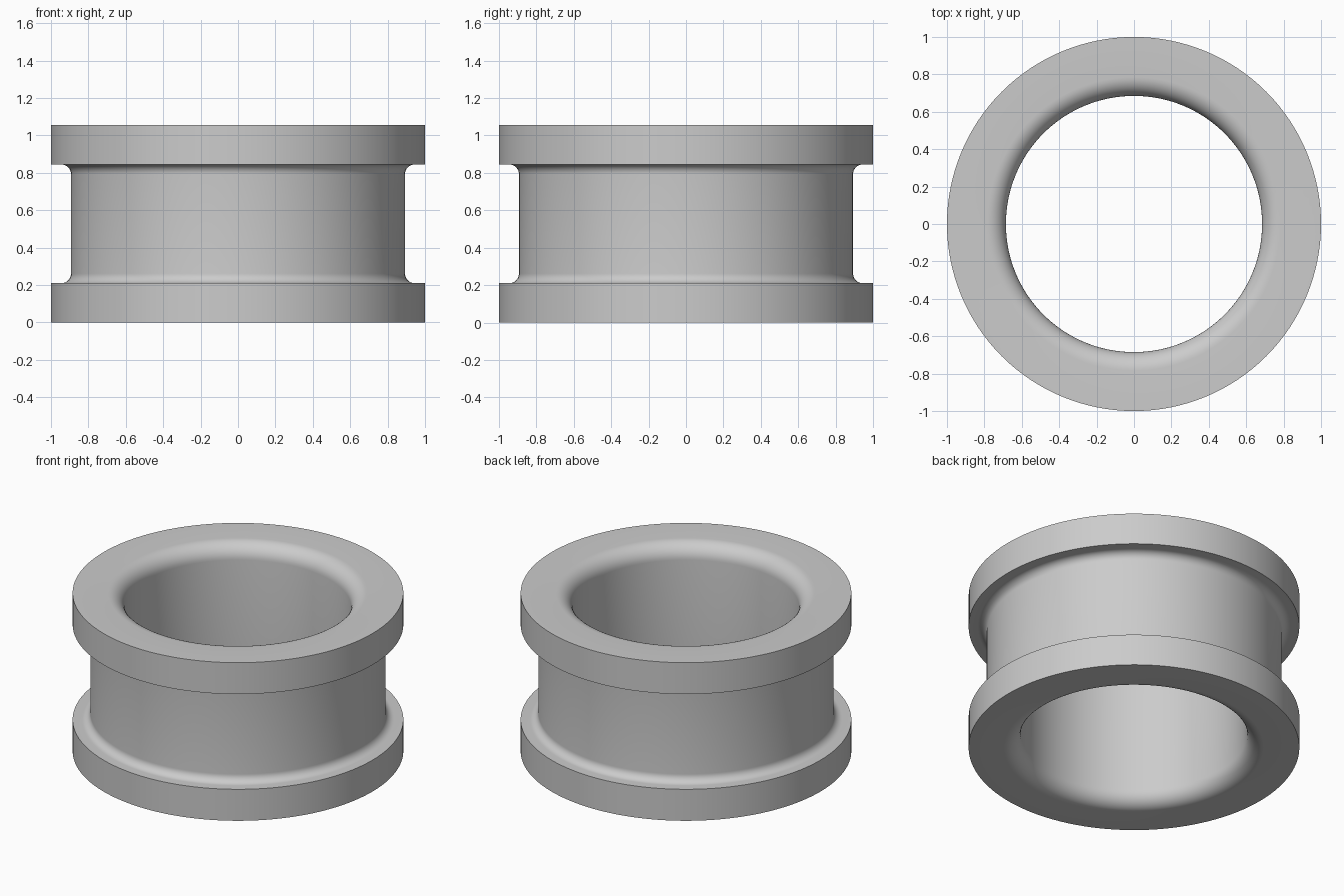
import bpy, bmesh
from math import sin, cos, pi, radians
from mathutils import Vector

cube = bpy.data.objects.get("Cube")
if cube:
    bpy.data.objects.remove(cube, do_unlink=True)

HEIGHT, FLANGE = 1.055, 0.21
OUTER, GROOVE, BORE = 1.0, 0.893, 0.685
GROOVE_FILLET, BORE_ROUND = 0.052, 0.1
SEGMENTS, ARC_STEPS = 128, 10


def arc(cx, cz, radius, start, end):
    """Points of an arc in the radius/height plane, angles in degrees."""
    angles = [radians(start + (end - start) * i / ARC_STEPS) for i in range(ARC_STEPS + 1)]
    return [(cx + radius * cos(a), cz + radius * sin(a)) for a in angles]


# Lower half of the ring's section, from mid bore to mid groove
lower = [(BORE, HEIGHT / 2)]
lower += arc(BORE + BORE_ROUND, BORE_ROUND, BORE_ROUND, 180, 270)
lower += [(OUTER, 0), (OUTER, FLANGE)]
lower += arc(GROOVE + GROOVE_FILLET, FLANGE + GROOVE_FILLET, GROOVE_FILLET, 270, 180)

# Upper half mirrors the lower half
upper = [(r, HEIGHT - z) for r, z in reversed(lower[1:])]
section = lower + upper

# Revolve the closed section
bm = bmesh.new()
verts = [bm.verts.new((r, 0, z)) for r, z in section]
edges = [bm.edges.new((v, verts[(i + 1) % len(verts)])) for i, v in enumerate(verts)]
bmesh.ops.spin(bm, geom=verts + edges, cent=Vector(), axis=Vector((0, 0, 1)),
               angle=2 * pi, steps=SEGMENTS, use_merge=False)
bmesh.ops.remove_doubles(bm, verts=bm.verts, dist=0.0001)
bmesh.ops.recalc_face_normals(bm, faces=bm.faces)
mesh = bpy.data.meshes.new("flanged_ring")
bm.to_mesh(mesh)
bm.free()

ring = bpy.data.objects.new("flanged_ring", mesh)
bpy.context.collection.objects.link(ring)

# Plain grey
grey = bpy.data.materials.new("light_grey")
grey.use_nodes = True
colour = (0.6, 0.6, 0.6, 1)
grey.diffuse_color = colour
grey.node_tree.nodes["Principled BSDF"].inputs["Base Color"].default_value = colour
mesh.materials.append(grey)

# Smooth curves, crisp flange rims
bpy.ops.object.select_all(action='DESELECT')
ring.select_set(True)
bpy.context.view_layer.objects.active = ring
bpy.ops.object.shade_smooth_by_angle(angle=radians(30))
